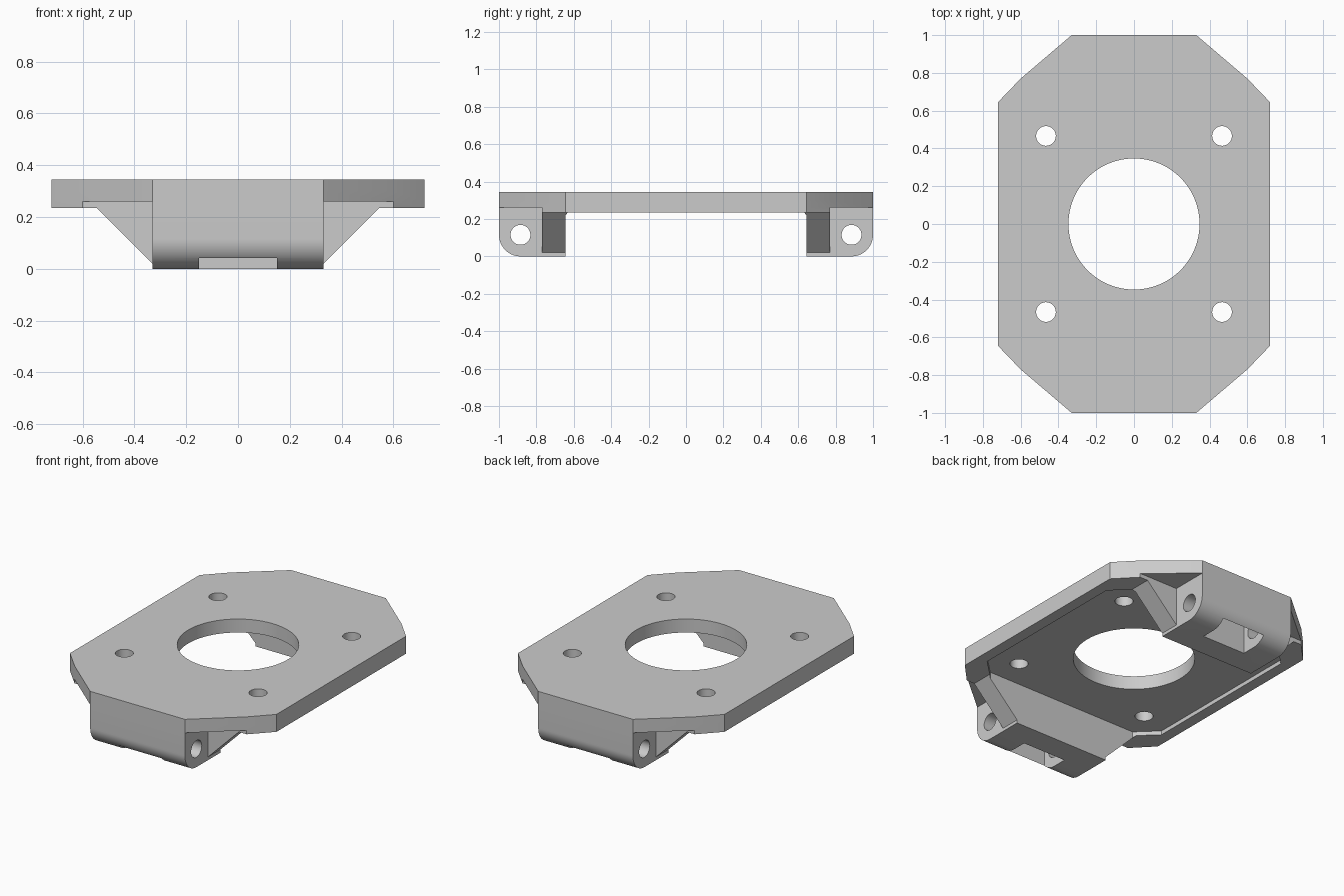
import bpy
import bmesh
import math

cube = bpy.data.objects.get("Cube")
if cube:
    bpy.data.objects.remove(cube, do_unlink=True)

grey = bpy.data.materials.new("light_grey")
grey.use_nodes = True
grey.diffuse_color = (0.6, 0.6, 0.6, 1)
grey.node_tree.nodes["Principled BSDF"].inputs["Base Color"].default_value = grey.diffuse_color


def prism(name, outline, start, end, axis="Z"):
    """Extrude a flat outline from start to end along an axis."""
    place = {"X": lambda a, b, d: (d, a, b),
             "Y": lambda a, b, d: (a, d, b),
             "Z": lambda a, b, d: (a, b, d)}[axis]
    bm = bmesh.new()
    low = [bm.verts.new(place(a, b, start)) for a, b in outline]
    high = [bm.verts.new(place(a, b, end)) for a, b in outline]
    bm.faces.new(low)
    bm.faces.new(high)
    for i in range(len(low)):
        j = (i + 1) % len(low)
        bm.faces.new((low[i], low[j], high[j], high[i]))
    bmesh.ops.recalc_face_normals(bm, faces=bm.faces)
    mesh = bpy.data.meshes.new(name)
    bm.to_mesh(mesh)
    bm.free()
    mesh.materials.append(grey)
    obj = bpy.data.objects.new(name, mesh)
    bpy.context.collection.objects.link(obj)
    return obj


def arc(a, b, radius, start, end, steps):
    angles = [math.radians(start + (end - start) * i / steps) for i in range(steps + 1)]
    return [(a + radius * math.cos(t), b + radius * math.sin(t)) for t in angles]


def circle(a, b, radius, steps=48):
    return arc(a, b, radius, 0, 360, steps)[:-1]


def mirrored(quarter):
    """Complete an outline from its +x +y quarter, listed from +x to +y."""
    half = quarter + [(-x, y) for x, y in reversed(quarter)]
    return half + [(-x, -y) for x, y in half]


def combine(target, tool, operation):
    bpy.context.view_layer.objects.active = target
    mod = target.modifiers.new(operation.lower(), "BOOLEAN")
    mod.operation = operation
    mod.solver = "EXACT"
    mod.object = tool
    bpy.ops.object.modifier_apply(modifier=mod.name)
    bpy.data.objects.remove(tool, do_unlink=True)


# Main plate and the lower rim below it
SIDE, CORNER = (0.72, 0.645), (0.6, 0.77)
body = prism("mounting_plate", mirrored([SIDE, CORNER, (0.33, 1.0)]), 0.26, 0.345)
combine(body, prism("lower_rim", mirrored([SIDE, CORNER]), 0.235, 0.3), "UNION")

# Rounded hinge blocks and sloping gussets at both ends
PIN_Y, PIN_Z = 0.885, 0.115
block = [(0.6, 0.0)] + arc(PIN_Y, PIN_Z, PIN_Z, -90, 0, 16) + [(1.0, 0.3), (0.6, 0.3)]
gusset = [(-0.33, 0.02), (0.33, 0.02), (0.59, 0.28), (-0.59, 0.28)]
for s in (-1, 1):
    combine(body, prism("gusset", gusset, s * 0.6, s * 0.77, "Y"), "UNION")
    combine(body, prism("hinge_block", [(s * y, z) for y, z in block],
                        -0.33, 0.33, "X"), "UNION")

# Eight-sided recess in the underside
recess = mirrored([(0.65, 0.53), (0.53, 0.645)])
combine(body, prism("recess", recess, -0.1, 0.26), "DIFFERENCE")

# Centre opening and four screw holes
combine(body, prism("centre_hole", circle(0, 0, 0.347, 96), 0.1, 0.5), "DIFFERENCE")
for sx in (-1, 1):
    for sy in (-1, 1):
        hole = circle(sx * 0.466, sy * 0.466, 0.052)
        combine(body, prism("screw_hole", hole, 0.1, 0.5), "DIFFERENCE")

# Pin holes and bottom pockets in the hinge blocks
for s in (-1, 1):
    pin = circle(s * PIN_Y, PIN_Z, 0.053)
    combine(body, prism("pin_hole", pin, -0.5, 0.5, "X"), "DIFFERENCE")
    near, far = s * (PIN_Y - 0.088), s * (PIN_Y + 0.088)
    pocket = [(near, -0.1), (far, -0.1), (far, 0.2), (near, 0.2)]
    combine(body, prism("pocket", pocket, -0.15, 0.15, "X"), "DIFFERENCE")

# Smooth round walls, crisp edges
bpy.ops.object.select_all(action="DESELECT")
body.select_set(True)
bpy.context.view_layer.objects.active = body
bpy.ops.object.shade_smooth_by_angle(angle=math.radians(20))
